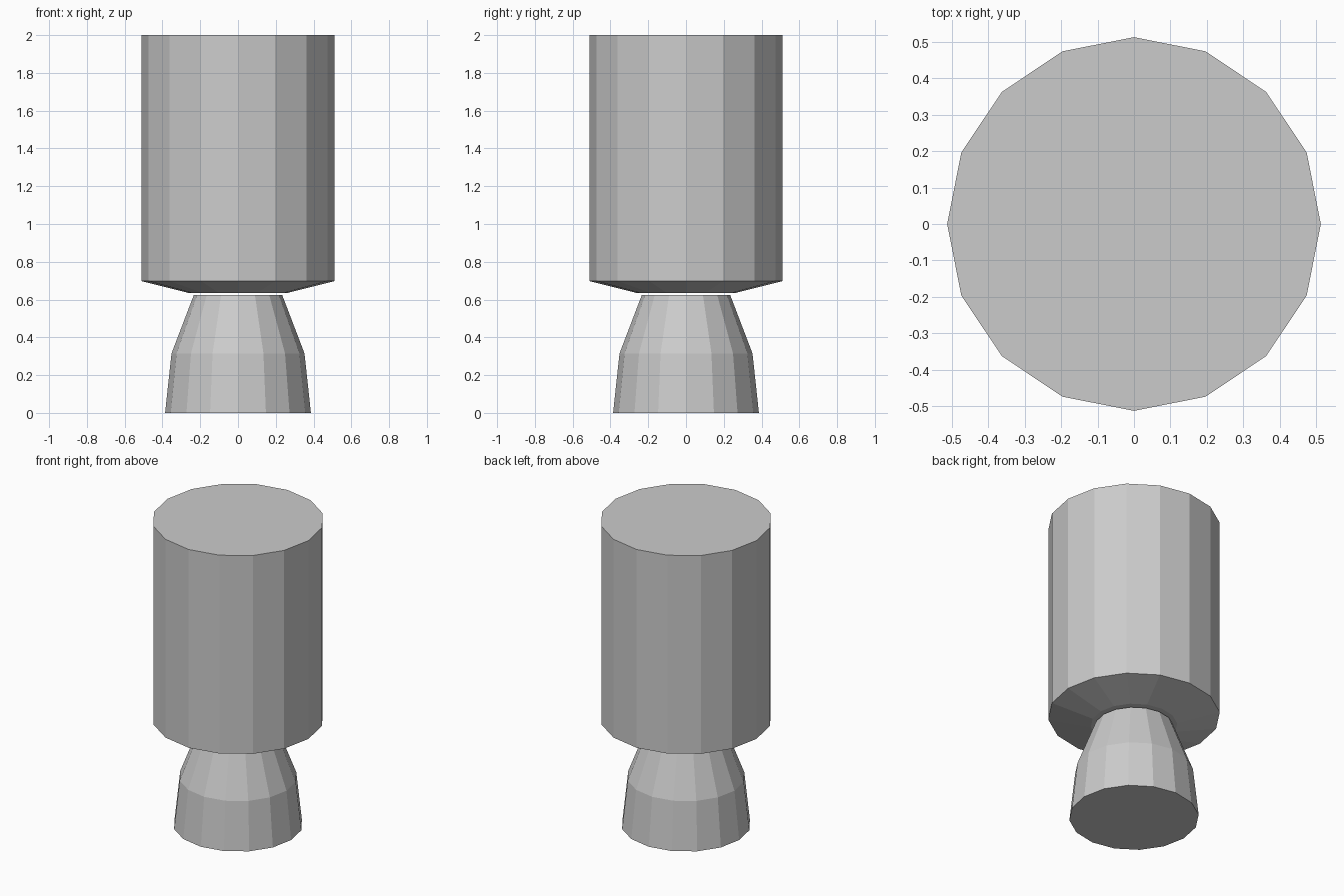
import bpy, bmesh
from math import cos, sin, tau

if "Cube" in bpy.data.objects:
    bpy.data.objects.remove(bpy.data.objects["Cube"])

SIDES = 16


def lathe(name, profile):
    """Flat-shaded solid of revolution from (radius, z) pairs, bottom to top, capped."""
    bm = bmesh.new()
    rings = [[bm.verts.new((r * cos(tau * i / SIDES), r * sin(tau * i / SIDES), z))
              for i in range(SIDES)] for r, z in profile]
    for low, high in zip(rings, rings[1:]):
        for i in range(SIDES):
            j = (i + 1) % SIDES
            bm.faces.new((low[i], low[j], high[j], high[i]))
    bm.faces.new(rings[0][::-1])
    bm.faces.new(rings[-1])
    mesh = bpy.data.meshes.new(name)
    bm.to_mesh(mesh)
    bm.free()
    obj = bpy.data.objects.new(name, mesh)
    bpy.context.collection.objects.link(obj)
    return obj


# Engine bell, widening towards the ground
lathe("nozzle", [(0.386, 0), (0.352, 0.315), (0.234, 0.624)])

# Cylindrical body with a shallow conical underside, a hair above the nozzle
lathe("engine_body", [(0.258, 0.634), (0.512, 0.698), (0.512, 2.0)])
